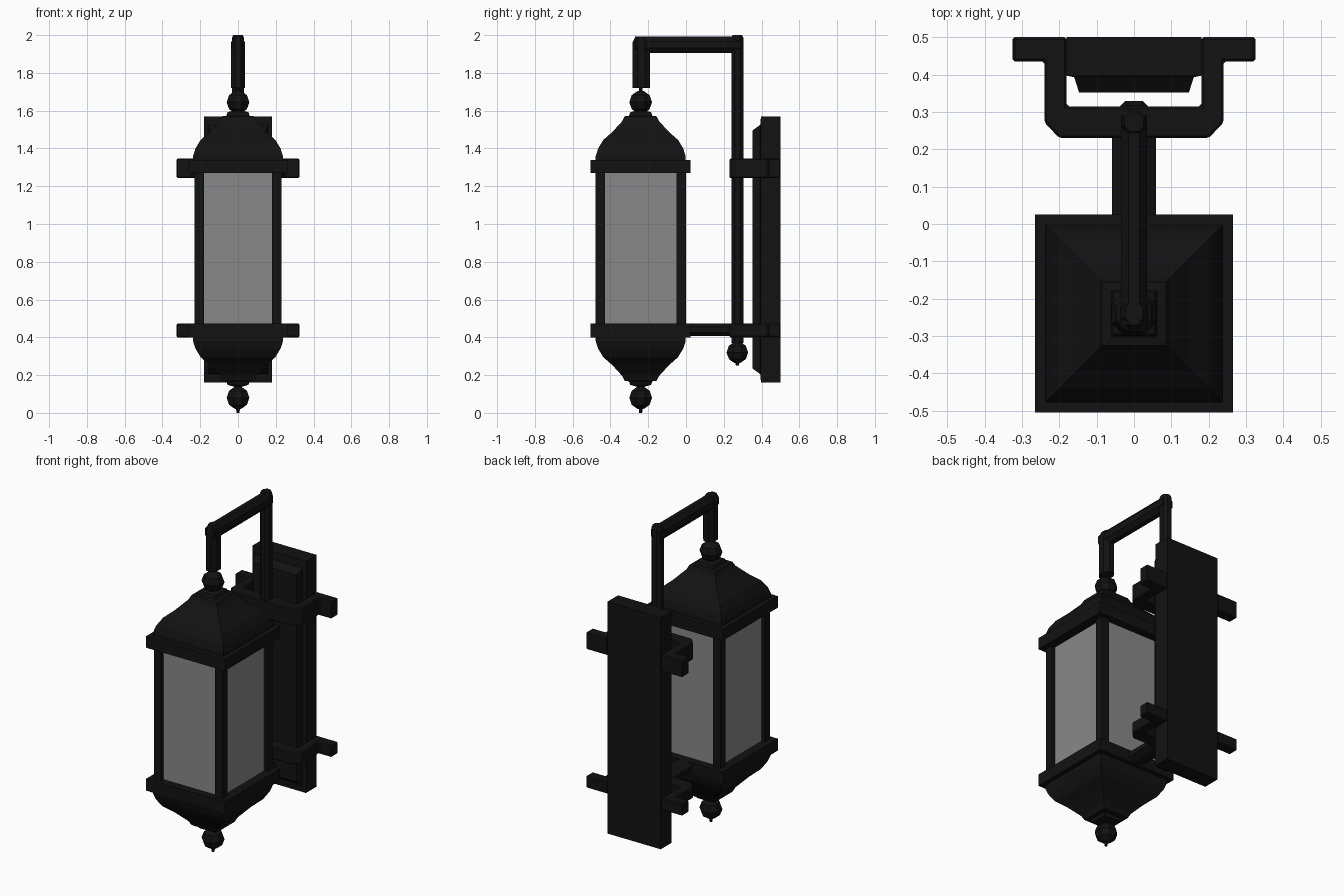
import bpy, bmesh, math

if "Cube" in bpy.data.objects:
    bpy.data.objects.remove(bpy.data.objects["Cube"])

CY = -0.24   # lantern axis
PY = 0.272   # rear post axis


def material(name, v):
    m = bpy.data.materials.new(name)
    m.diffuse_color = (v, v, v, 1)
    m.use_nodes = True
    m.node_tree.nodes["Principled BSDF"].inputs["Base Color"].default_value = m.diffuse_color
    return m


BLACK = material("black_metal", 0.006)
GLASS = material("grey_glass", 0.25)


def loft(name, loops, mat=BLACK):
    """Skin a stack of equal-sized point loops and cap both ends."""
    bm = bmesh.new()
    rings = [[bm.verts.new(p) for p in loop] for loop in loops]
    n = len(rings[0])
    for a, b in zip(rings, rings[1:]):
        for i in range(n):
            j = (i + 1) % n
            bm.faces.new((a[i], a[j], b[j], b[i]))
    bm.faces.new(rings[0])
    bm.faces.new(rings[-1])
    bmesh.ops.recalc_face_normals(bm, faces=bm.faces)
    me = bpy.data.meshes.new(name)
    bm.to_mesh(me)
    bm.free()
    me.materials.append(mat)
    ob = bpy.data.objects.new(name, me)
    bpy.context.collection.objects.link(ob)
    return ob


def ring(r, n, sx=1, sy=1):
    """Regular polygon with flat sides on the axes; r is the half width."""
    k = r / math.cos(math.pi / n)
    return [(sx * k * math.cos((i + .5) * 2 * math.pi / n),
             sy * k * math.sin((i + .5) * 2 * math.pi / n)) for i in range(n)]


def turned(name, profile, n, cy):
    return loft(name, [[(x, y + cy, z) for x, y in ring(r, n)] for r, z in profile])


def box(name, x0, x1, y0, y1, z0, z1, mat=BLACK):
    return loft(name, [[(x0, y0, z), (x1, y0, z), (x1, y1, z), (x0, y1, z)]
                       for z in (z0, z1)], mat)


def finial(name, cy, cz, r, tip, stem):
    """Faceted ball with a pin at one end and a stem at the other."""
    s = 1 if stem > tip else -1
    ball = [(r * math.sin(a), cz - s * r * math.cos(a))
            for a in [math.radians(d) for d in (20, 52, 90, 128, 160)]]
    turned(name, [(.008, tip), (.01, cz - s * r)] + ball
           + [(.02, cz + s * r), (.02, stem)], 8, cy)


# lantern roof, and the same shape inverted as the base
roof = [(.238, 1.335), (.238, 1.36), (.225, 1.40), (.198, 1.445), (.15, 1.487),
        (.097, 1.545), (.085, 1.57), (.062, 1.573), (.055, 1.592), (.025, 1.6)]
turned("lantern_roof", roof, 4, CY)
turned("lantern_base", [(r, 1.74 - z) for r, z in roof], 4, CY)
for nm, z0, z1 in (("top_rim", 1.27, 1.34), ("bottom_rim", .40, .472)):
    turned(nm, [(.265, z0), (.265, z1)], 4, CY)

# corner posts and glass panes
for sx in (-1, 1):
    for sy in (-1, 1):
        x, y = sx * .206, CY + sy * .215
        box("corner_post", x - .025, x + .025, y - .025, y + .025, .45, 1.29)
for s in (-1, 1):
    x, y = s * .205, CY + s * .213
    box("glass_front_back", -.19, .19, y - .004, y + .004, .46, 1.28, GLASS)
    box("glass_side", x - .004, x + .004, CY - .2, CY + .2, .46, 1.28, GLASS)

# ball finials
finial("top_finial", CY, 1.645, .06, 1.74, 1.58)
finial("bottom_finial", CY, .08, .06, 0, .16)
finial("post_finial", PY, .32, .057, .25, .40)

# hanging arm: rear post, horizontal arm and front drop
turned("rear_post", [(.032, .37), (.032, 1.985), (.025, 2.0)], 8, PY)
loft("top_arm", [[(x, y, z + 1.949) for x, z in ring(.044, 8, .78)]
                 for y in (-.27, .29)])
loft("front_drop", [[(x * s, y * s + CY + .003, z) for x, y in ring(.046, 8, .8)]
                    for z, s in ((1.72, 1), (1.96, 1), (1.993, .65))])

# bar joining the lantern base to the post
loft("base_bar", [[(x, y, z + .44) for x, z in ring(.034, 8, 1.75)]
                  for y in (0, .26)])

# two wall brackets wrapping the plate
half = [(.2, .23), (.24, .272), (.24, .435), (.325, .435), (.325, .5),
        (.18, .5), (.18, .315)]
outline = half + [(-x, y) for x, y in reversed(half)]
for nm, z0, z1 in (("upper_bracket", 1.243, 1.347), ("lower_bracket", .40, .472)):
    ob = loft(nm, [[(x, y, z) for x, y in outline] for z in (z0, z1)])
    bev = ob.modifiers.new("edge", "BEVEL")
    bev.width = .006
    bev.segments = 1

# back plate with raised, tapered front panel
steps = [(.18, .16, 1.57, .5), (.18, .16, 1.57, .397),
         (.16, .205, 1.525, .393), (.147, .235, 1.495, .352)]
loft("wall_plate", [[(-w, y, a), (w, y, a), (w, y, b), (-w, y, b)]
                    for w, a, b, y in steps])
